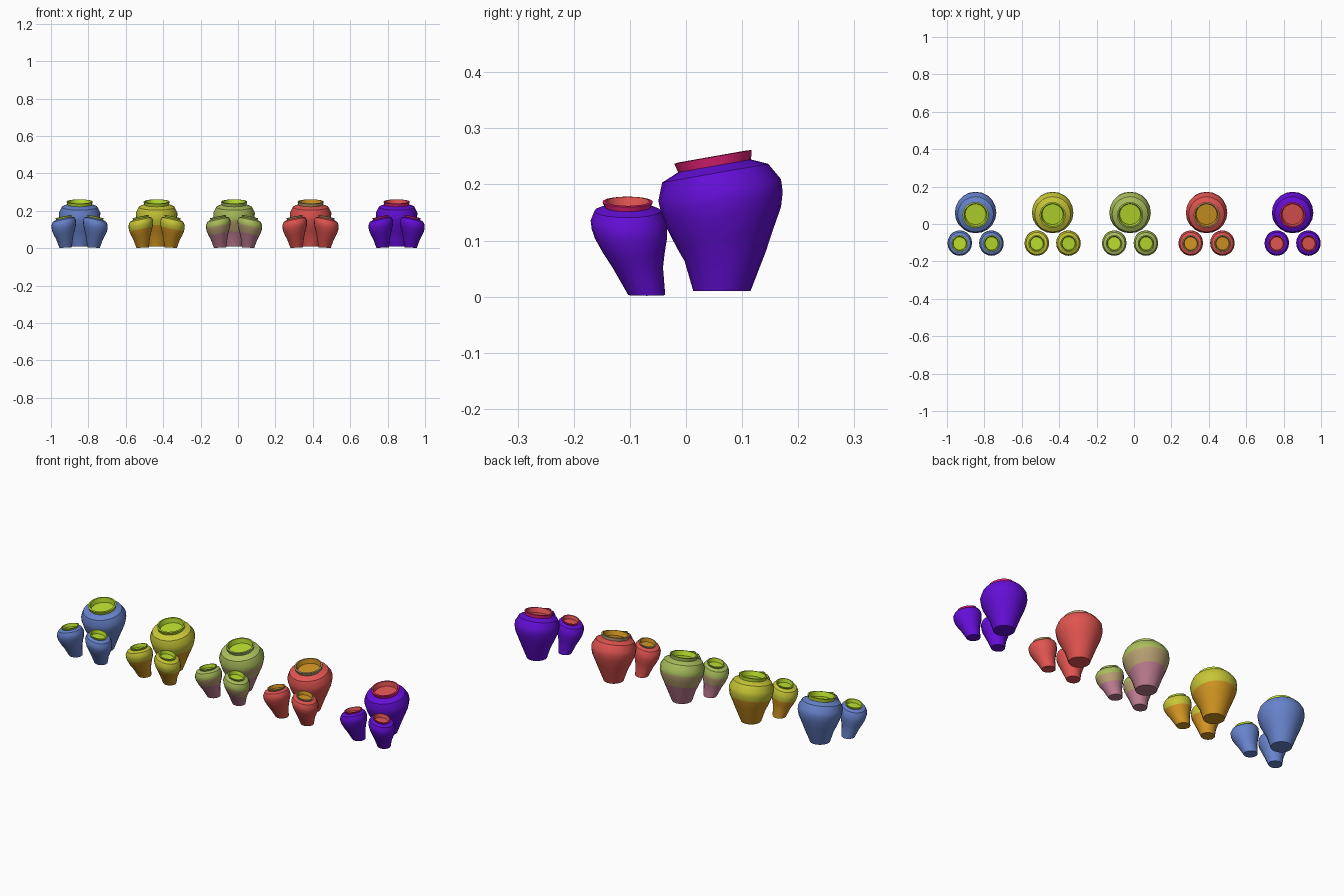
import bpy, bmesh, math
from mathutils import Matrix, Vector

if "Cube" in bpy.data.objects:
    bpy.data.objects.remove(bpy.data.objects["Cube"])

SEG = 20


def material(name, r, g, b):
    lin = [((c / 255 + 0.055) / 1.055) ** 2.4 if c > 10 else c / 255 / 12.92 for c in (r, g, b)]
    m = bpy.data.materials.new(name)
    m.diffuse_color = (*lin, 1)
    m.use_nodes = True
    m.node_tree.nodes["Principled BSDF"].inputs["Base Color"].default_value = m.diffuse_color
    return m


MATS = {n: material(n, *c) for n, c in {
    "blue": (104, 131, 204), "yellow": (200, 198, 55), "orange": (208, 148, 34),
    "green": (170, 190, 92), "tan": (182, 158, 112), "mauve": (186, 122, 142),
    "red": (224, 84, 80), "purple": (100, 14, 215), "lime": (184, 220, 46),
    "magenta": (226, 34, 118)}.items()}

# Rings: (radius, offset along lean, height, share of the full tilt)
LARGE = [(0.051, 0.000, 0.010, 0.0), (0.073, -0.006, 0.072, 0.7), (0.087, -0.005, 0.103, 1),
         (0.104, -0.003, 0.142, 1), (0.110, 0.000, 0.168, 1), (0.111, 0.004, 0.190, 1),
         (0.096, 0.012, 0.220, 1), (0.066, 0.013, 0.233, 1),
         (0.070, 0.016, 0.249, 1), (0.062, 0.016, 0.250, 1), (0.056, 0.012, 0.226, 1)]
SMALL = [(0.033, 0.000, 0.003, 0.2), (0.045, 0.016, 0.052, 0.6), (0.055, 0.023, 0.078, 1),
         (0.064, 0.028, 0.103, 1), (0.067, 0.031, 0.120, 1), (0.067, 0.033, 0.136, 1),
         (0.059, 0.034, 0.153, 1), (0.041, 0.034, 0.160, 1),
         (0.045, 0.034, 0.169, 1), (0.039, 0.034, 0.170, 1), (0.035, 0.034, 0.152, 1)]


def pot(name, rings, base, lean, tilt, axis, bands, rim, inside):
    """Loft tilted rings; colours follow ring number."""
    bm = bmesh.new()
    loops = []
    for r, off, z, share in rings:
        rot = Matrix.Rotation(tilt * share, 3, axis)
        c = Vector((base[0] + lean[0] * off, base[1] + lean[1] * off, z))
        loops.append([bm.verts.new(c + rot @ Vector((r * math.cos(a), r * math.sin(a), 0)))
                      for a in (2 * math.pi * i / SEG for i in range(SEG))])
    slots = list(dict.fromkeys(bands + [rim, inside]))
    # seven body spans, then the collar, lip and hollow
    body = bands
    span_colours = body + [rim, rim, inside]
    for k, colour in enumerate(span_colours):
        for i in range(SEG):
            j = (i + 1) % SEG
            f = bm.faces.new((loops[k][i], loops[k][j], loops[k + 1][j], loops[k + 1][i]))
            f.material_index = slots.index(colour)
    bm.faces.new(loops[0][::-1]).material_index = slots.index(body[0])
    bm.faces.new(loops[-1]).material_index = slots.index(inside)
    bmesh.ops.recalc_face_normals(bm, faces=bm.faces)
    me = bpy.data.meshes.new(name)
    bm.to_mesh(me)
    bm.free()
    for s in slots:
        me.materials.append(MATS[s])
    ob = bpy.data.objects.new(name, me)
    bpy.context.collection.objects.link(ob)
    bpy.ops.object.select_all(action="DESELECT")
    ob.select_set(True)
    bpy.context.view_layer.objects.active = ob
    bpy.ops.object.shade_smooth_by_angle(angle=math.radians(35))


# Sets of three pots: centre x, body bands from bottom to top, rim, inside
SETS = [("blue", -0.847, ["blue"] * 7, "lime", "lime"),
        ("yellow", -0.435, ["orange"] * 3 + ["yellow"] * 4, "lime", "lime"),
        ("green", -0.021, ["mauve"] * 2 + ["tan"] * 2 + ["green"] * 3, "green", "lime"),
        ("red", 0.388, ["red"] * 7, "tan", "orange"),
        ("purple", 0.848, ["purple"] * 7, "magenta", "red")]

for name, x, bands, rim, inside in SETS:
    # large pot leaning to the front
    pot(name + "_large_pot", LARGE, (x, 0.064), (0, -1), math.radians(10), "X", bands, rim, inside)
    # two small pots in front, leaning outwards
    for side, s in (("left", -1), ("right", 1)):
        pot(f"{name}_small_pot_{side}", SMALL, (x + s * 0.075, -0.070), (s * 0.3, -1),
            s * math.radians(12), "Y", bands, rim, inside)
